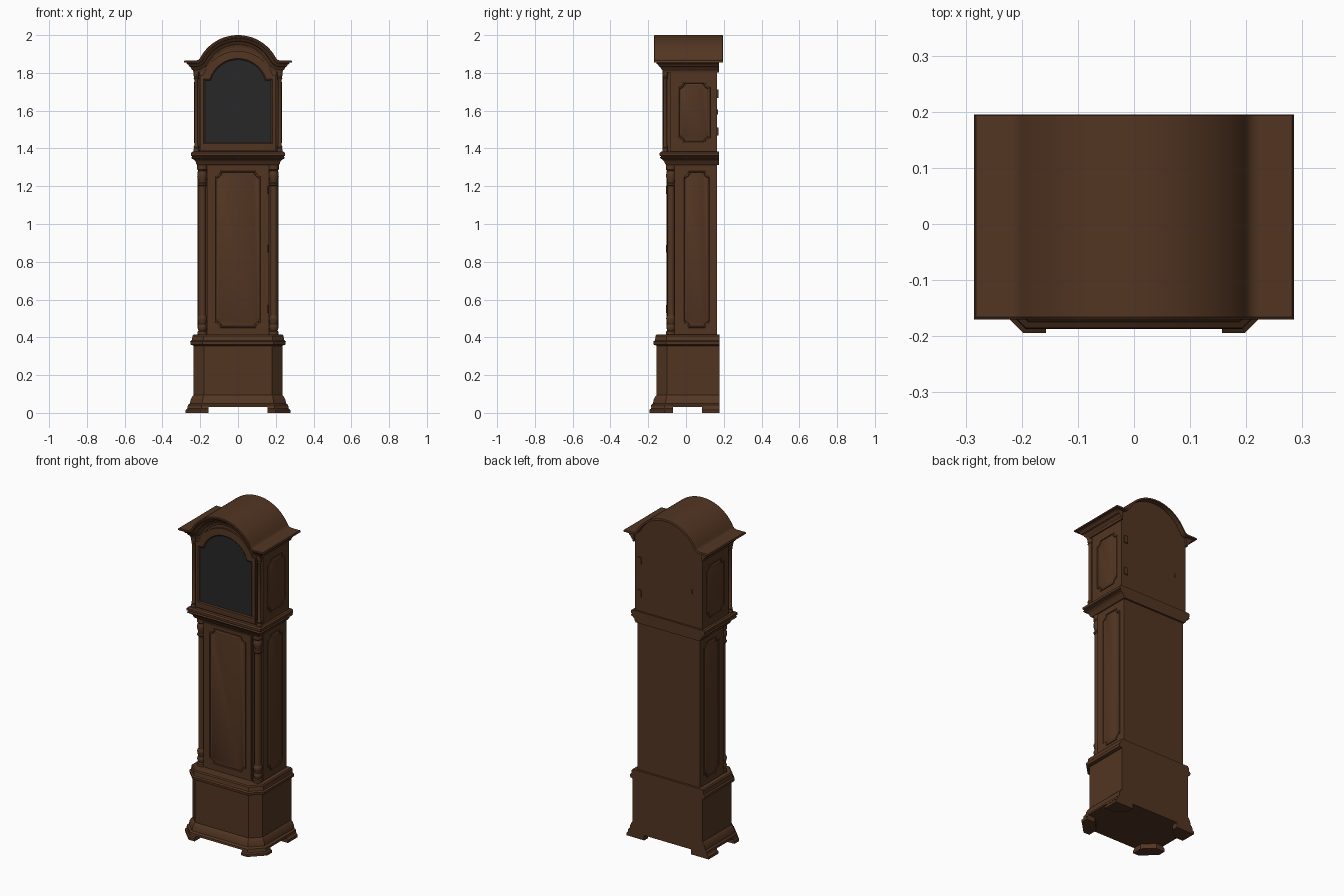
import bpy, bmesh
from math import sin, cos, asin, atan2, sqrt, pi, radians

cube = bpy.data.objects.get("Cube")
if cube:
    bpy.data.objects.remove(cube, do_unlink=True)


def material(name, rgb):
    m = bpy.data.materials.new(name)
    m.use_nodes = True
    m.diffuse_color = (*rgb, 1)
    m.node_tree.nodes["Principled BSDF"].inputs["Base Color"].default_value = (*rgb, 1)
    return m


WOOD = material("dark_brown_wood", (0.085, 0.036, 0.016))
GLASS = material("dark_glass", (0.02, 0.02, 0.02))


def skin(name, rings, mat=WOOD, loop=False):
    """Join equal closed rings; cap the ends, or close the row into a loop."""
    bm = bmesh.new()
    rows = [[bm.verts.new(p) for p in ring] for ring in rings]
    n = len(rows[0])
    pairs = list(zip(rows, rows[1:]))
    if loop:
        pairs.append((rows[-1], rows[0]))
    else:
        bm.faces.new(rows[0])
        bm.faces.new(rows[-1])
    for a, b in pairs:
        for i in range(n):
            j = (i + 1) % n
            bm.faces.new((a[i], a[j], b[j], b[i]))
    bmesh.ops.recalc_face_normals(bm, faces=bm.faces)
    mesh = bpy.data.meshes.new(name)
    bm.to_mesh(mesh)
    bm.free()
    mesh.materials.append(mat)
    ob = bpy.data.objects.new(name, mesh)
    bpy.context.collection.objects.link(ob)
    bpy.ops.object.select_all(action='DESELECT')
    ob.select_set(True)
    bpy.context.view_layer.objects.active = ob
    bpy.ops.object.shade_smooth_by_angle(angle=radians(30))
    return ob


def box(name, x0, x1, y0, y1, z0, z1):
    return skin(name, [[(x0, y0, z), (x1, y0, z), (x1, y1, z), (x0, y1, z)] for z in (z0, z1)])


def slab(name, outline, y0, y1, mat=WOOD):
    return skin(name, [[(x, y, z) for x, z in outline] for y in (y0, y1)], mat)


def lathe(name, x, y, profile, sides=20):
    return skin(name, [[(x + r * cos(2 * pi * k / sides), y + r * sin(2 * pi * k / sides), z)
                        for k in range(sides)] for r, z in profile])


def tiers(name, w, yf, yb, chamfer, rows):
    """Stacked plan outlines that grow by an offset at front and sides."""
    rings = []
    for o, z in rows:
        X, F = w + o, yf - o
        c = chamfer + 0.586 * o
        half = [(X, yb), (X, F + c), (X - c, F)] if chamfer else [(X, yb), (X, F)]
        plan = half + [(-x, y) for x, y in reversed(half)]
        rings.append([(x, y, z) for x, y in plan])
    return skin(name, rings)


def notched(hu, hv, n, steps=6):
    """Rectangle with scooped corners."""
    pts = []
    for su, sv, turn in ((1, 1, 1), (-1, 1, -1), (-1, -1, 1), (1, -1, -1)):
        arc = [(su * (hu - n * sin(a)), sv * (hv - n * cos(a)))
               for a in (pi / 2 * k / steps for k in range(steps + 1))]
        pts += arc[::turn]
    return pts


def panel(name, place, hu, hv, n):
    """Raised bead round a panel with a thin field inside it."""
    loops = []
    for inset, h in ((0, -0.002), (0.001, 0.004), (0.006, 0.004), (0.009, -0.002)):
        loops.append([place(u, v, h) for u, v in notched(hu - inset, hv - inset, n)])
    skin(name + "_bead", loops, loop=True)
    skin(name + "_field", [[place(u, v, h) for u, v in notched(hu - 0.009 - i, hv - 0.009 - i, n)]
                           for i, h in ((0, -0.002), (0.006, 0.002))])


SIDES = ((1, "left"), (-1, "right"))

# Plinth, base and its cap moulding
tiers("base", 0.235, -0.155, 0.178, 0.055,
      [(0.032, 0.03), (0.03, 0.042), (0.02, 0.05), (0.016, 0.07), (0.007, 0.088), (0, 0.095), (0, 0.36)])
tiers("base_cap", 0.235, -0.155, 0.178, 0.055,
      [(0, 0.355), (0.016, 0.362), (0.018, 0.378), (0.01, 0.384), (0.008, 0.392), (0.006, 0.408),
       (0, 0.414)])

# Bracket feet
for s, side in SIDES:
    front, back = [], []
    for o, z in ((0.042, 0), (0.042, 0.016), (0.034, 0.022), (0.03, 0.034)):
        X, F, c = 0.235 + o, -0.152 - o, 0.055 + 0.586 * o
        front.append([(s * x, y, z) for x, y in
                      ((0.157, F), (X - c, F), (X, F + c), (X, -0.07), (0.22, -0.07), (0.157, -0.13))])
        back.append([(s * x, y, z) for x, y in ((0.157, 0.178), (X, 0.178), (X, 0.085), (0.22, 0.085), (0.157, 0.14))])
    skin(f"front_foot_{side}", front)
    skin(f"back_foot_{side}", back)

# Trunk with its door
box("trunk", -0.21, 0.21, -0.06, 0.165, 0.41, 1.32)
box("trunk_front", -0.165, 0.165, -0.095, -0.05, 0.41, 1.32)
box("trunk_door", -0.158, 0.158, -0.1, -0.09, 0.425, 1.3)
panel("trunk_door_panel", lambda u, v, h: (u, -0.1 - h, 0.865 + v), 0.125, 0.415, 0.03)
for z in (0.55, 0.87, 1.18):
    lathe(f"trunk_hinge_{z}", 0.16, -0.101, [(0.005, z - 0.02), (0.005, z + 0.02)], 10)

# Turned corner columns of the trunk
half_profile = [(0.026, 0.412), (0.026, 0.43), (0.02, 0.436), (0.025, 0.45), (0.025, 0.46), (0.02, 0.47),
                (0.024, 0.49), (0.026, 0.5), (0.024, 0.508), (0.019, 0.516)]
capital = [(0.019, 1.2), (0.025, 1.206), (0.025, 1.214), (0.02, 1.22), (0.022, 1.235), (0.027, 1.25),
           (0.025, 1.27), (0.02, 1.28), (0.027, 1.288), (0.027, 1.315)]
for s, side in SIDES:
    lathe(f"trunk_column_{side}", s * 0.189, -0.079, half_profile + capital)
    panel(f"trunk_side_panel_{side}", lambda u, v, h: (s * (0.21 + h), 0.057 + u, 0.865 + v),
          0.073, 0.415, 0.028)

# Neck moulding between trunk and hood
tiers("neck_moulding", 0.215, -0.105, 0.176, 0,
      [(0, 1.312), (0.006, 1.318), (0.01, 1.332), (0.02, 1.342), (0.03, 1.346), (0.033, 1.352),
       (0.026, 1.358), (0.034, 1.362), (0.034, 1.376), (0.026, 1.383)])

# Arched cornice path: dome arc, concave sweep, flat ends
R, ZC, r, ZF, XE = 0.227, 1.773, 0.03, 1.865, 0.285
XC = sqrt((R + r) ** 2 - (ZF + r - ZC) ** 2)
TT = atan2(XC, ZF + r - ZC)


def dome(d, steps=32):
    return [((R - d) * sin(t), ZC + (R - d) * cos(t))
            for t in (TT - 2 * TT * k / steps for k in range(steps + 1))]


def arch(d, e):
    sweep = [(XC - (r + d) * sin(t), ZF + r - (r + d) * cos(t)) for t in (TT * k / 8 for k in range(8))]
    side = [(XE - e, ZF - d)] + sweep
    return side + dome(d) + [(-x, z) for x, z in reversed(side)]


def arch_ring(stations):
    """Rings along the arch from (drop, inset, y) stations."""
    return list(zip(*[[(x, y, z) for x, z in arch(d, e)] for d, e, y in stations]))


# Roof board
skin("roof", arch_ring([(0, 0.003, -0.166), (0, 0.003, 0.193), (0.003, 0, 0.195), (0.011, 0, 0.195),
                        (0.011, 0, -0.17), (0.003, 0, -0.17)]))

# Cornice moulding, returned along both sides
profile = [(0.008, 0.012), (0.016, 0.014), (0.022, 0.022), (0.03, 0.026), (0.034, 0.034), (0.046, 0.04),
           (0.052, 0.047), (0.064, 0.05), (0.064, 0.058), (0.008, 0.058)]
rows = []
for d, e in profile:
    pts = [(x, -0.17 + e, z) for x, z in arch(d, e)]
    rows.append([(XE - e, 0.176, ZF - d)] + pts + [(e - XE, 0.176, ZF - d)])
skin("cornice", list(zip(*rows)))

# Hood case and arched front
slab("hood_case", [(0.228, 1.38), (0.228, 1.85)] + dome(0.006) + [(-0.228, 1.85), (-0.228, 1.38)], -0.085, 0.165)
slab("hood_front", [(0.203, 1.38), (0.203, 1.82)] + dome(0.05) + [(-0.203, 1.82), (-0.203, 1.38)], -0.113, -0.08)


# Hood door frame and glass
def door_outline(w, z0, zs, rad, zc=1.72, steps=28):
    a = asin((zs - zc) / rad)
    arc = [(rad * cos(t), zc + rad * sin(t)) for t in (a + (pi - 2 * a) * k / steps for k in range(steps + 1))]
    return [(-w, z0), (w, z0), (w, zs)] + arc + [(-w, zs)]


outer, inner = door_outline(0.2, 1.39, 1.79, 0.196), door_outline(0.182, 1.425, 1.768, 0.156)
opening = door_outline(0.175, 1.43, 1.76, 0.15)
frame = [(outer, -0.11), (outer, -0.123), (inner, -0.125), (opening, -0.119), (opening, -0.11)]
skin("hood_door_frame", [[(x, y, z) for x, z in o] for o, y in frame], loop=True)
slab("hood_glass", opening, -0.118, -0.111, GLASS)

# Slender hood columns and side panels
for s, side in SIDES:
    lathe(f"hood_column_{side}", s * 0.221, -0.11,
          [(0.015, 1.38), (0.015, 1.395), (0.012, 1.4), (0.014, 1.408), (0.01, 1.416), (0.01, 1.765),
           (0.014, 1.772), (0.011, 1.778), (0.015, 1.788), (0.015, 1.81)], 16)
    panel(f"hood_side_panel_{side}", lambda u, v, h: (s * (0.228 + h), 0.043 + u, 1.59 + v),
          0.086, 0.162, 0.028)

# Back hinges and latch
for z in (1.49, 1.69):
    box(f"back_hinge_{z}", 0.185, 0.21, 0.16, 0.171, z - 0.022, z + 0.022)
box("back_latch", -0.158, -0.15, 0.16, 0.17, 1.58, 1.605)
